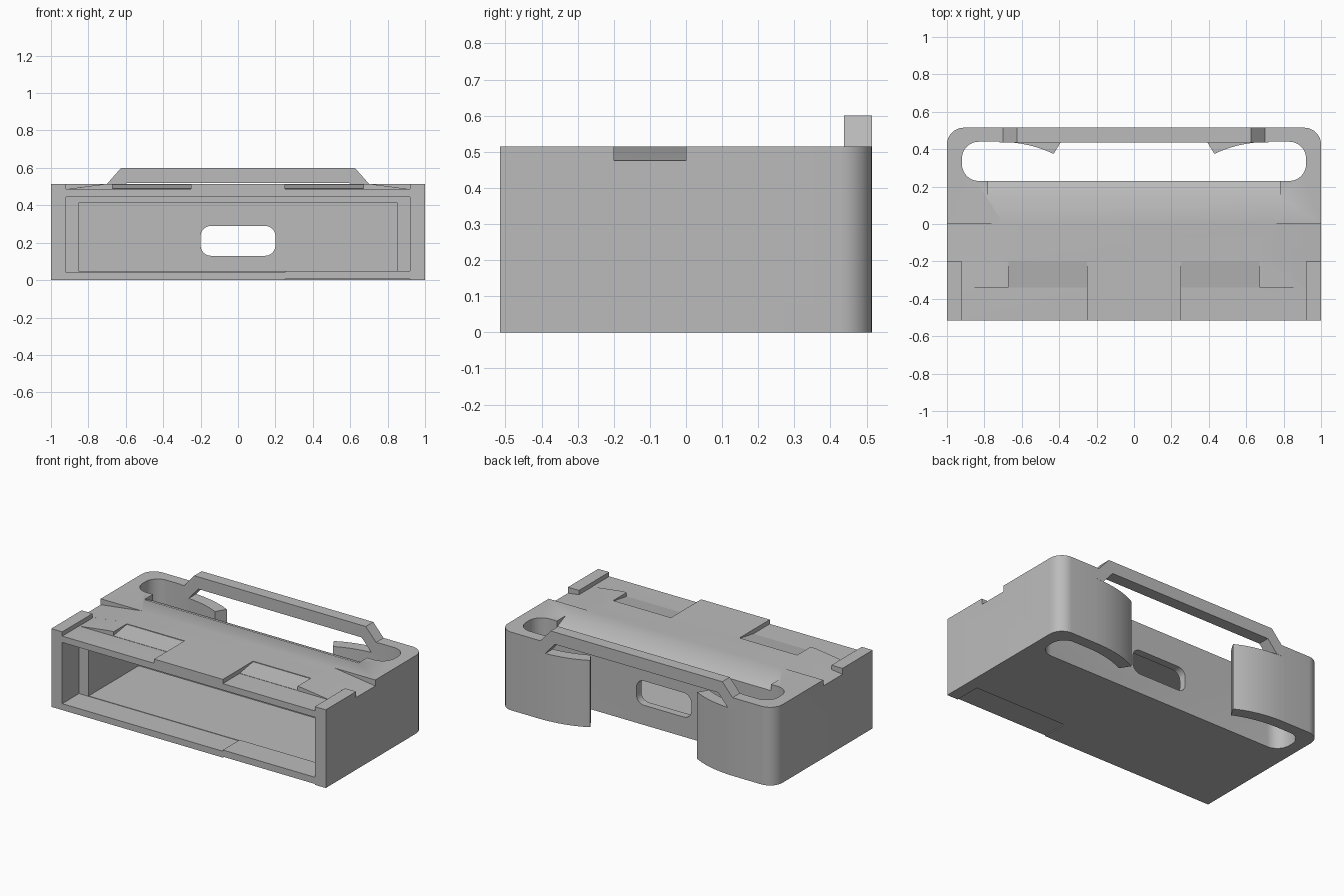
import bpy, bmesh, math

cube = bpy.data.objects.get("Cube")
if cube:
    bpy.data.objects.remove(cube, do_unlink=True)

grey = bpy.data.materials.new("plain_grey")
grey.use_nodes = True
grey.diffuse_color = (0.5, 0.5, 0.5, 1)
grey.node_tree.nodes["Principled BSDF"].inputs["Base Color"].default_value = (0.5, 0.5, 0.5, 1)


def prism(name, pts, axis, lo, hi):
    """Extrude a 2D profile along an axis: x takes (y,z), y takes (x,z), z takes (x,y)."""
    place = {"x": lambda a, b, c: (c, a, b),
             "y": lambda a, b, c: (a, c, b),
             "z": lambda a, b, c: (a, b, c)}[axis]
    bm = bmesh.new()
    low = [bm.verts.new(place(a, b, lo)) for a, b in pts]
    high = [bm.verts.new(place(a, b, hi)) for a, b in pts]
    bm.faces.new(low)
    bm.faces.new(high)
    n = len(pts)
    for i in range(n):
        j = (i + 1) % n
        bm.faces.new((low[i], low[j], high[j], high[i]))
    bmesh.ops.recalc_face_normals(bm, faces=bm.faces)
    mesh = bpy.data.meshes.new(name)
    bm.to_mesh(mesh)
    bm.free()
    mesh.materials.append(grey)
    obj = bpy.data.objects.new(name, mesh)
    bpy.context.collection.objects.link(obj)
    return obj


def rect(x0, x1, y0, y1, r_low=0, r_high=0, steps=8):
    """Rectangle with rounded lower and upper corners."""
    corners = [(x0, y0, 1, 1, r_low, 180), (x1, y0, -1, 1, r_low, 270),
               (x1, y1, -1, -1, r_high, 0), (x0, y1, 1, -1, r_high, 90)]
    pts = []
    for x, y, sx, sy, r, start in corners:
        if r == 0:
            pts.append((x, y))
            continue
        for i in range(steps + 1):
            a = math.radians(start + 90 * i / steps)
            pts.append((x + sx * r + r * math.cos(a), y + sy * r + r * math.sin(a)))
    return pts


def curve(p, q, c, steps=10):
    """Points of a quadratic curve from p to q pulled towards c."""
    ts = [i / steps for i in range(steps + 1)]
    return [tuple((1 - t) ** 2 * p[k] + 2 * t * (1 - t) * c[k] + t * t * q[k] for k in (0, 1))
            for t in ts]


def flip(pts, s):
    return [(s * a, b) for a, b in pts]


def cut(target, pts, axis, lo, hi):
    cutter = prism("cutter", pts, axis, lo, hi)
    cutter.hide_render = True
    mod = target.modifiers.new("cut", "BOOLEAN")
    mod.operation = "DIFFERENCE"
    mod.solver = "EXACT"
    mod.object = cutter
    bpy.context.view_layer.objects.active = target
    bpy.ops.object.modifier_apply(modifier=mod.name)
    bpy.data.objects.remove(cutter, do_unlink=True)


H = 0.515   # top surface height
parts = []

# Main shell with rounded back corners
body = prism("case_body", rect(-1, 1, -H, H, 0, 0.09), "z", 0, H)
parts.append(body)

# Front opening: stepped recess and deep cavity
cut(body, rect(-0.85, 0.85, 0.045, 0.415), "y", -0.6, 0.18)
cut(body, rect(-0.92, 0.92, 0.042, 0.445), "y", -0.6, -0.34)

# Long slot behind the cavity, window in the rear wall, and gap between the hooks
cut(body, rect(-0.92, 0.92, 0.23, 0.44, 0.09, 0.09), "z", -0.1, 0.7)
cut(body, rect(-0.2, 0.2, 0.13, 0.29, 0.055, 0.055), "y", 0.1, 0.3)
cut(body, rect(-0.72, 0.72, 0.35, 0.6), "z", -0.1, 0.7)

# Sloped rear edge of the top
cut(body, [(0.14, H), (0.25, 0.465), (0.25, 0.6), (0.14, 0.6)], "x", -0.78, 0.78)

for s in (-1, 1):
    # Lowered front panel beside the middle tab
    cut(body, flip(rect(0.25, 0.92, 0.487, 0.7), s), "y", -0.6, -0.34)
    # Finger ramp
    lo, hi = sorted((s * 0.25, s * 0.67))
    cut(body, [(-0.345, 0.488), (-0.2, H - 0.004), (-0.2, 0.6), (-0.345, 0.6)], "x", lo, hi)
    # Shoulder slope and the side notch that continues it
    cut(body, flip([(0.7, H), (0.92, 0.486), (0.92, 0.6), (0.7, 0.6)], s), "y", -0.345, -0.19)
    cut(body, flip([(0.7, H), (1.05, 0.469), (1.05, 0.6), (0.7, 0.6)], s), "y", -0.2, 0)

# Slightly offset floor flap on one side
cut(body, rect(0.25, 0.92, -0.1, 0.006), "y", -0.6, -0.34)
parts.append(prism("floor_flap", rect(0.25, 0.92, 0.042, 0.05), "y", -H, -0.34))

# Raised carrying bar across the back
half = [(0.72, 0.44), (0.72, H), (0.7, H), (0.625, 0.6)]
under = [(0.595, 0.52), (0.665, 0.44)]
bar = half + flip(half, -1)[::-1] + flip(under, -1)[::-1] + under
parts.append(prism("carrying_bar", bar, "y", 0.437, H))

# Curved hooks that bend into the rear gap
hook = (curve((0.72, H), (0.39, 0.44), (0.53, 0.515))
        + curve((0.43, 0.375), (0.72, 0.44), (0.56, 0.437)))
for s, side in ((1, "left"), (-1, "right")):
    parts.append(prism(side + "_hook", flip(hook, s), "z", 0, 0.44))

# Smooth rounded areas while keeping crisp edges
bpy.context.view_layer.update()
bpy.ops.object.select_all(action="DESELECT")
for obj in parts:
    obj.select_set(True)
bpy.context.view_layer.objects.active = body
bpy.ops.object.shade_smooth_by_angle(angle=math.radians(30))
bpy.ops.object.select_all(action="DESELECT")
